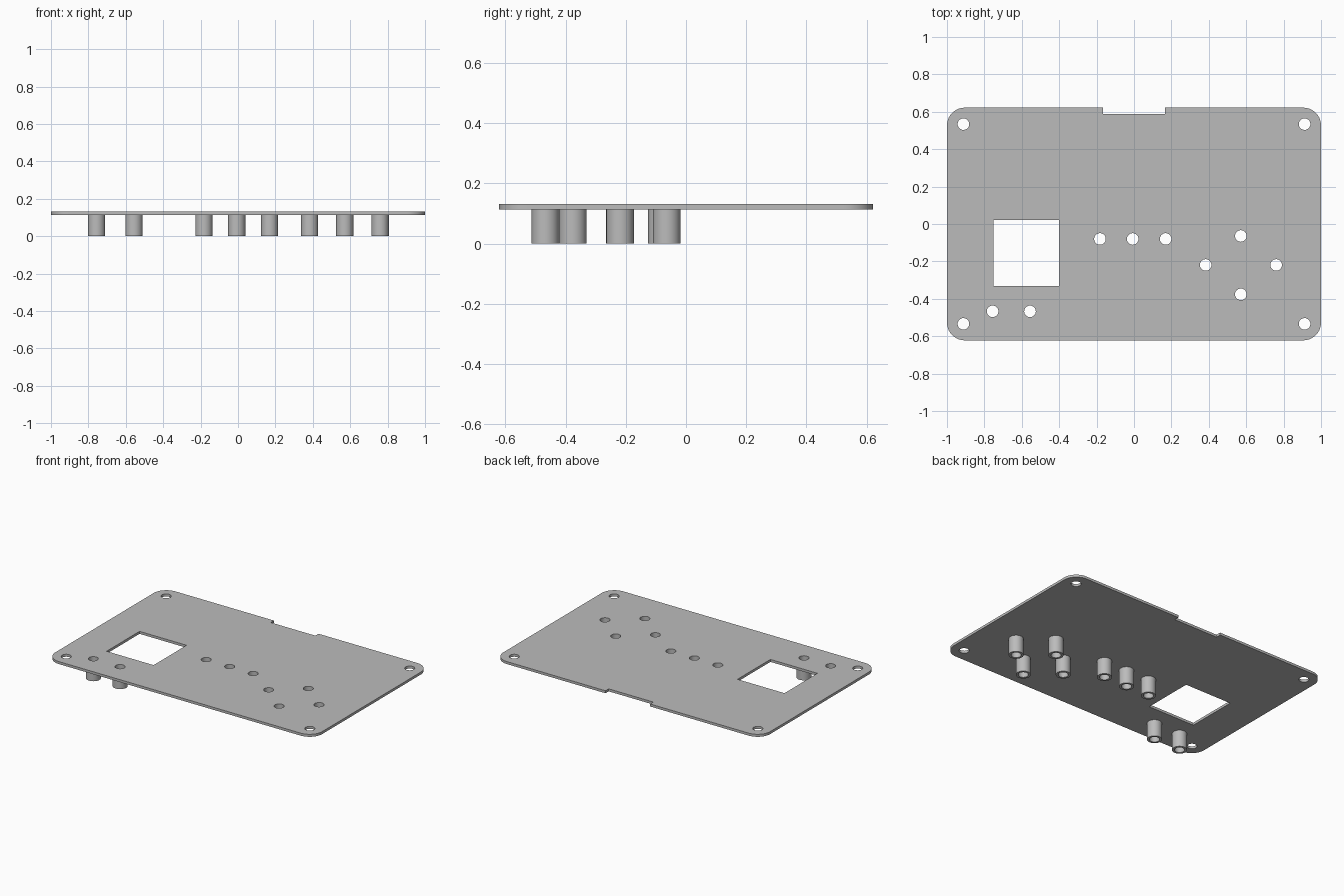
import bpy, bmesh
from math import sin, cos, pi, radians

cube = bpy.data.objects.get("Cube")
if cube:
    bpy.data.objects.remove(cube, do_unlink=True)

HALF_X, HALF_Y, CORNER = 1.0, 0.622, 0.095
PLATE_BOTTOM, PLATE_TOP = 0.114, 0.131
HOLE_R, TUBE_R = 0.031, 0.046

grey = bpy.data.materials.new("plain grey")
grey.use_nodes = True
GREY = (0.5, 0.5, 0.5, 1)
grey.diffuse_color = GREY
grey.node_tree.nodes["Principled BSDF"].inputs["Base Color"].default_value = GREY


def arc(x, y, r, start=0, sweep=360, steps=32):
    """Points along an arc; a full circle leaves out the repeated end."""
    count = steps if sweep == 360 else steps + 1
    angles = [radians(start + sweep * i / steps) for i in range(count)]
    return [(x + r * cos(a), y + r * sin(a)) for a in angles]


def extruded(name, loops, bottom, top):
    """Solid from flat closed loops; inner loops become holes."""
    curve = bpy.data.curves.new(name + "_outline", "CURVE")
    curve.dimensions = "2D"
    curve.fill_mode = "BOTH"
    curve.extrude = (top - bottom) / 2
    for loop in loops:
        spline = curve.splines.new("POLY")
        spline.points.add(len(loop) - 1)
        for point, (x, y) in zip(spline.points, loop):
            point.co = (x, y, 0, 1)
        spline.use_cyclic_u = True
    source = bpy.data.objects.new(name + "_outline", curve)
    bpy.context.collection.objects.link(source)
    bpy.context.view_layer.update()
    depsgraph = bpy.context.evaluated_depsgraph_get()
    mesh = bpy.data.meshes.new_from_object(source.evaluated_get(depsgraph))
    bpy.data.objects.remove(source, do_unlink=True)

    bm = bmesh.new()
    bm.from_mesh(mesh)
    bmesh.ops.remove_doubles(bm, verts=bm.verts, dist=0.0001)
    bmesh.ops.translate(bm, verts=bm.verts, vec=(0, 0, (top + bottom) / 2))
    bmesh.ops.recalc_face_normals(bm, faces=bm.faces)
    bm.to_mesh(mesh)
    bm.free()

    mesh.materials.clear()
    mesh.materials.append(grey)
    obj = bpy.data.objects.new(name, mesh)
    bpy.context.collection.objects.link(obj)
    bpy.ops.object.select_all(action="DESELECT")
    obj.select_set(True)
    bpy.context.view_layer.objects.active = obj
    bpy.ops.object.shade_smooth_by_angle(angle=radians(30))
    return obj


# Rounded plate outline, with a notch in the middle of the back edge
cx, cy = HALF_X - CORNER, HALF_Y - CORNER
outline = arc(cx, cy, CORNER, 0, 90, 10)
outline += [(0.167, HALF_Y), (0.167, 0.588), (-0.167, 0.588), (-0.167, HALF_Y)]
for sx, sy, start in ((-1, 1, 90), (-1, -1, 180), (1, -1, 270)):
    outline += arc(sx * cx, sy * cy, CORNER, start, 90, 10)

# Square window
window = [(-0.752, -0.331), (-0.4, -0.331), (-0.4, 0.021), (-0.752, 0.021)]

# Screw holes at the corners, and holes that run on down through the tubes
screw_spots = [(sx * 0.912, sy * 0.534) for sx in (-1, 1) for sy in (-1, 1)]
tube_spots = {
    "middle_tube": [(-0.182, -0.08), (-0.007, -0.08), (0.169, -0.08)],
    "cross_tube": [(0.571, -0.064), (0.383, -0.219), (0.76, -0.219), (0.571, -0.376)],
    "front_tube": [(-0.756, -0.467), (-0.556, -0.467)],
}
holes = screw_spots + [spot for group in tube_spots.values() for spot in group]
extruded("cover_plate", [outline, window] + [arc(x, y, HOLE_R) for x, y in holes],
         PLATE_BOTTOM, PLATE_TOP)

# Hollow guide tubes under the plate
for name, spots in tube_spots.items():
    for i, (x, y) in enumerate(spots, 1):
        extruded(f"{name}_{i}", [arc(x, y, TUBE_R), arc(x, y, HOLE_R)], 0, PLATE_BOTTOM)
